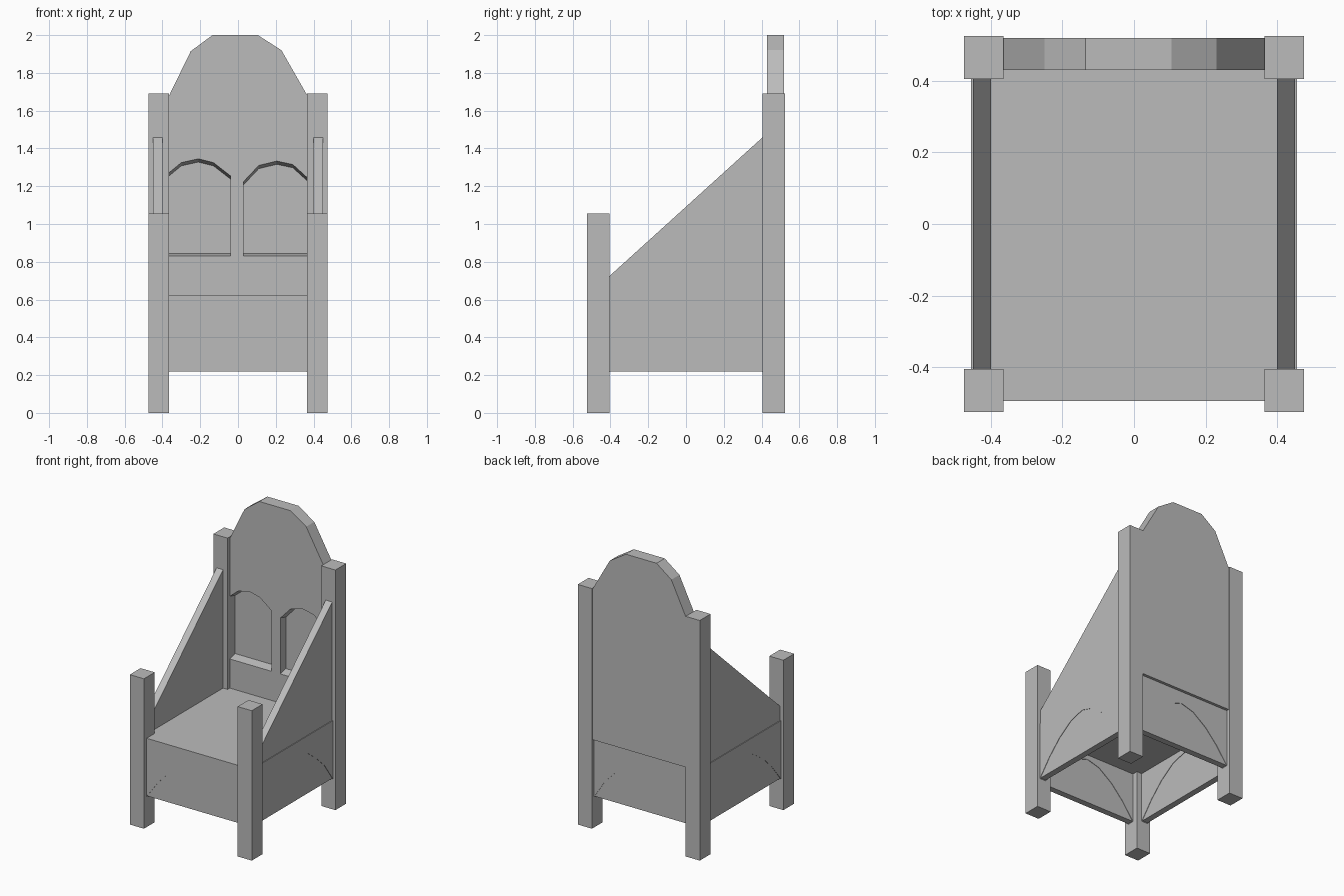
import bpy, bmesh

if "Cube" in bpy.data.objects:
    bpy.data.objects.remove(bpy.data.objects["Cube"])

grey = bpy.data.materials.new("plain_grey")
grey.diffuse_color = (0.5, 0.5, 0.5, 1)
grey.use_nodes = True
grey.node_tree.nodes["Principled BSDF"].inputs["Base Color"].default_value = grey.diffuse_color


def loft(name, near, far):
    """Closed solid between two matching 3D outlines."""
    bm = bmesh.new()
    a = [bm.verts.new(p) for p in near]
    b = [bm.verts.new(p) for p in far]
    bm.faces.new(a)
    bm.faces.new(b[::-1])
    for i in range(len(a)):
        j = (i + 1) % len(a)
        bm.faces.new((a[j], a[i], b[i], b[j]))
    bmesh.ops.recalc_face_normals(bm, faces=bm.faces)
    me = bpy.data.meshes.new(name)
    bm.to_mesh(me)
    bm.free()
    me.materials.append(grey)
    ob = bpy.data.objects.new(name, me)
    bpy.context.collection.objects.link(ob)
    return ob


def prism(name, outline, axis, lo, hi):
    """Extrude a 2D outline (side coordinate, z) along x or y."""
    def place(d):
        if axis == "x":
            return [(d, u, z) for u, z in outline]
        return [(u, d, z) for u, z in outline]
    return loft(name, place(lo), place(hi))


def box(name, x0, x1, y0, y1, z0, z1):
    return prism(name, [(x0, z0), (x1, z0), (x1, z1), (x0, z1)], "y", y0, y1)


# corner posts
for side, s in (("left", -1), ("right", 1)):
    x0, x1 = sorted((s * 0.365, s * 0.475))
    box("front_post_" + side, x0, x1, -0.525, -0.405, 0, 1.055)
    box("back_post_" + side, x0, x1, 0.405, 0.525, 0, 1.69)

# seat slab
box("seat", -0.455, 0.455, -0.495, 0.50, 0.57, 0.625)

# arched aprons under the seat, each arch closed by a slightly recessed panel
ARCH = [(-1, 0.218), (-0.76, 0.335), (-0.51, 0.433), (-0.22, 0.51), (0.05, 0.538),
        (0.28, 0.51), (0.53, 0.435), (0.77, 0.345), (1, 0.218)]


def apron(name, axis, half, reach, lo, hi):
    arch = [(u * half, z) for u, z in ARCH]
    outline = ([(-reach, 0.215)] + [(-half, 0.215)] + arch[1:-1] +
               [(half, 0.215), (reach, 0.215), (reach, 0.6), (-reach, 0.6)])
    prism(name, outline, axis, lo, hi)
    prism(name + "_infill", arch, axis, lo + 0.003, hi - 0.003)


apron("front_apron", "y", 0.365, 0.42, -0.495, -0.445)
apron("back_apron", "y", 0.365, 0.42, 0.45, 0.50)
apron("left_apron", "x", 0.405, 0.45, -0.455, -0.405)
apron("right_apron", "x", 0.405, 0.45, 0.405, 0.455)

# sloping arm panels
ARM = [(-0.41, 0.62), (0.41, 0.62), (0.41, 1.463), (-0.41, 0.72)]
prism("left_arm_panel", ARM, "x", -0.45, -0.40)
prism("right_arm_panel", ARM, "x", 0.40, 0.45)

# backrest: solid back board plus a front frame with two arched niches
CROWN = [(0.367, 1.68), (0.23, 1.92), (0.105, 2.0),
         (-0.135, 2.0), (-0.25, 1.915), (-0.367, 1.675)]
BASE = [(-0.367, 0.625), (0.367, 0.625)]
RIGHT_NICHE = [(0.367, 0.83), (0.03, 0.83), (0.03, 1.225), (0.11, 1.31),
               (0.205, 1.333), (0.29, 1.315), (0.367, 1.245)]
LEFT_NICHE = [(-0.367, 1.27), (-0.30, 1.325), (-0.21, 1.345), (-0.13, 1.325),
              (-0.04, 1.255), (-0.04, 0.83), (-0.367, 0.83)]
prism("back_board", BASE + CROWN, "y", 0.49, 0.52)


def taper(z):
    # niches shrink a little towards the back
    return z + 0.015 if 0.8 < z < 1 else z - 0.017 if 1 < z < 1.4 else z


frame = BASE + RIGHT_NICHE + CROWN + LEFT_NICHE
loft("back_frame", [(x, 0.43, z) for x, z in frame],
     [(x, 0.49, taper(z)) for x, z in frame])
